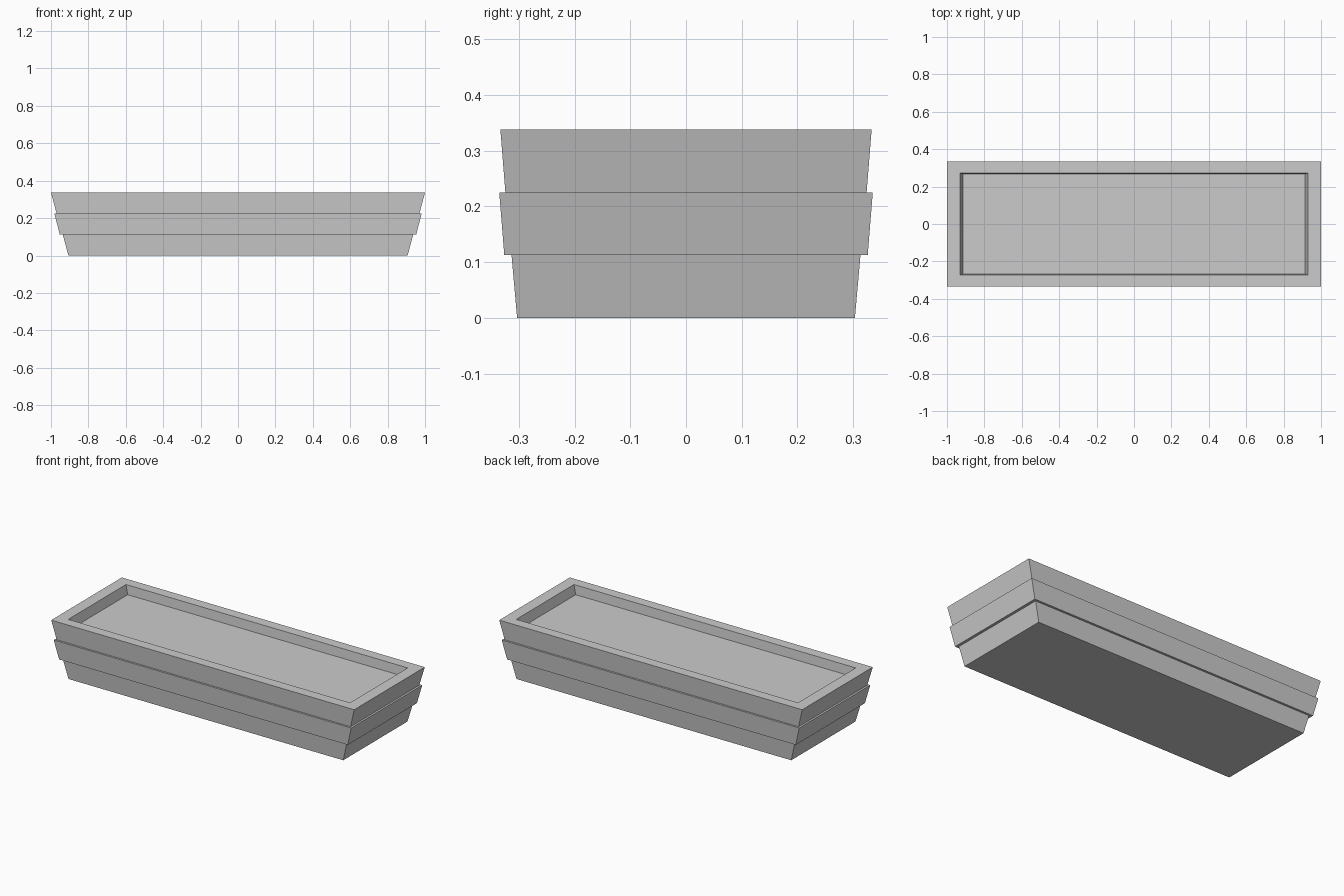
import bpy
import bmesh

cube = bpy.data.objects.get("Cube")
if cube:
    bpy.data.objects.remove(cube, do_unlink=True)

# Single plain stone colour
stone = bpy.data.materials.new("grey_stone")
colour = (0.6, 0.6, 0.6, 1)
stone.diffuse_color = colour
stone.use_nodes = True
stone.node_tree.nodes["Principled BSDF"].inputs["Base Color"].default_value = colour


def tapered_box(name, rings):
    """Loft rectangles given as (half length, half width, height); cap both ends."""
    bm = bmesh.new()
    loops = [[bm.verts.new((sx * x, sy * y, z))
              for sx, sy in ((-1, -1), (1, -1), (1, 1), (-1, 1))]
             for x, y, z in rings]
    for low, high in zip(loops, loops[1:]):
        for i in range(4):
            j = (i + 1) % 4
            bm.faces.new((low[i], low[j], high[j], high[i]))
    bm.faces.new(loops[0][::-1])
    bm.faces.new(loops[-1])
    bmesh.ops.recalc_face_normals(bm, faces=bm.faces)
    mesh = bpy.data.meshes.new(name)
    bm.to_mesh(mesh)
    bm.free()
    mesh.materials.append(stone)
    obj = bpy.data.objects.new(name, mesh)
    bpy.context.collection.objects.link(obj)
    return obj


BAND_BOTTOM, BAND_TOP, RIM = 0.113, 0.225, 0.338

# Base tier, narrowing to the ground
tapered_box("base_tier", [(0.907, 0.303, 0), (0.937, 0.313, BAND_BOTTOM)])

# Protruding middle band
tapered_box("middle_band", [(0.953, 0.326, BAND_BOTTOM), (0.982, 0.335, BAND_TOP)])

# Upper tier with a flat rim and a shallow recess down to the fill level
tapered_box("upper_tier", [(0.970, 0.324, BAND_TOP), (1.0, 0.333, RIM),
                           (0.930, 0.272, RIM), (0.915, 0.267, 0.283)])
